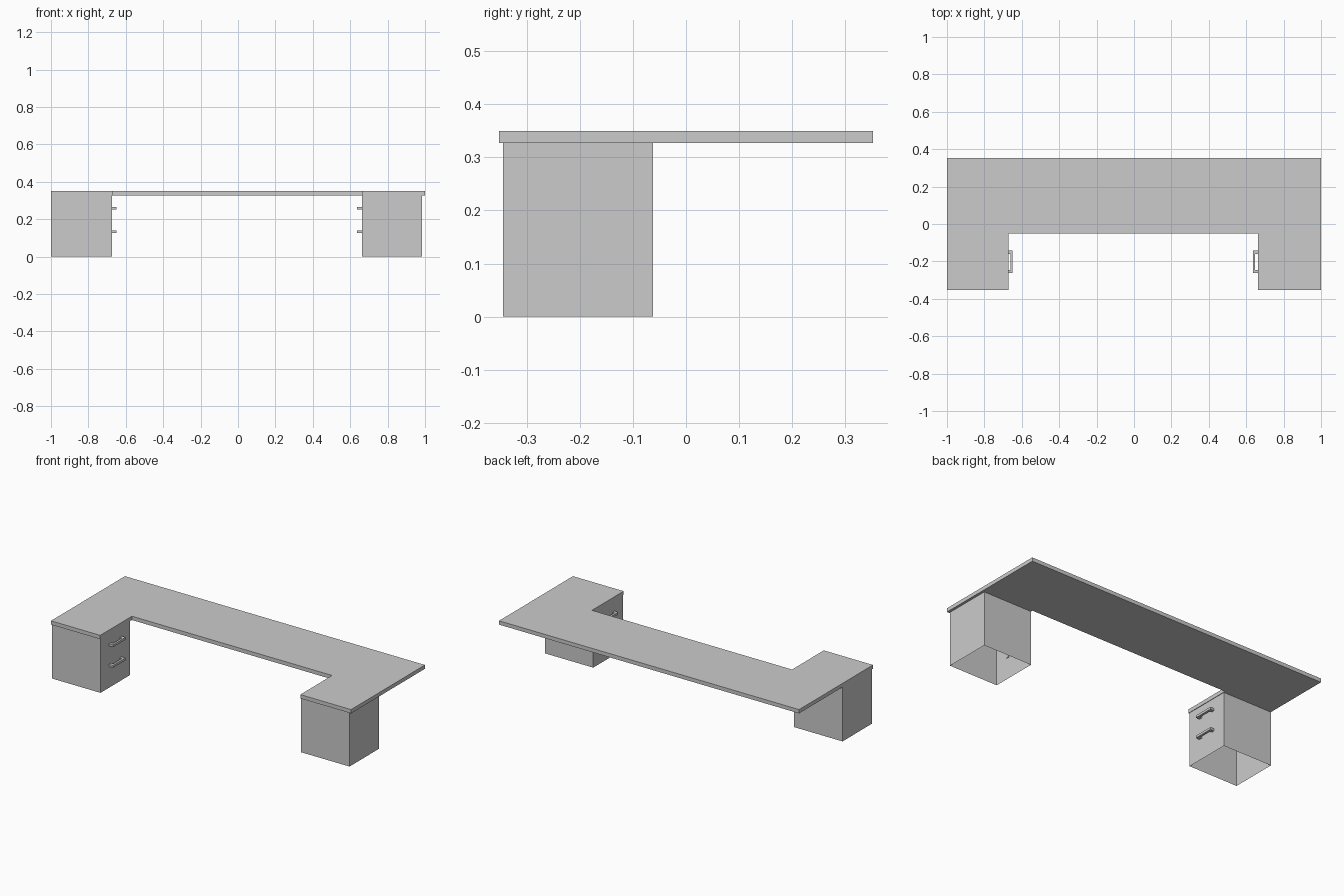
import bpy, bmesh

if "Cube" in bpy.data.objects:
    bpy.data.objects.remove(bpy.data.objects["Cube"])


def prism(name, outline, z0, z1, sides_only=False):
    """Extrude a flat xy outline (counter-clockwise) from z0 to z1."""
    bm = bmesh.new()
    low = [bm.verts.new((x, y, z0)) for x, y in outline]
    high = [bm.verts.new((x, y, z1)) for x, y in outline]
    n = len(outline)
    for i in range(n):
        j = (i + 1) % n
        bm.faces.new((low[i], low[j], high[j], high[i]))
    if not sides_only:
        bm.faces.new(low[::-1])
        bm.faces.new(high)
    bmesh.ops.recalc_face_normals(bm, faces=bm.faces)
    mesh = bpy.data.meshes.new(name)
    bm.to_mesh(mesh)
    bm.free()
    obj = bpy.data.objects.new(name, mesh)
    bpy.context.collection.objects.link(obj)
    return obj


TOP_Z0, TOP_Z1 = 0.327, 0.35

# U-shaped desktop with a knee recess at the front
prism("desktop", [(-1, -0.352), (-0.672, -0.352), (-0.672, -0.05), (0.662, -0.05),
                  (0.662, -0.352), (1, -0.352), (1, 0.352), (-1, 0.352)], TOP_Z0, TOP_Z1)

# Pedestals (open underneath) with two bracket pulls on each inner side
Y0, Y1 = -0.345, -0.062
PULL_Y0, PULL_Y1, POST, BAR = -0.263, -0.143, 0.018, 0.012
for side, x0, x1, inner, out in (("left", -1.0, -0.675, -0.675, 1),
                                 ("right", 0.662, 0.985, 0.662, -1)):
    prism(f"{side}_pedestal", [(x0, Y0), (x1, Y0), (x1, Y1), (x0, Y1)],
          0, TOP_Z0, sides_only=True)
    root, grip, tip = (inner + out * d for d in (-0.004, 0.026 - BAR, 0.026))
    bracket = [(root, PULL_Y0), (tip, PULL_Y0), (tip, PULL_Y1), (root, PULL_Y1),
               (root, PULL_Y1 - POST), (grip, PULL_Y1 - POST),
               (grip, PULL_Y0 + POST), (root, PULL_Y0 + POST)]
    for level, z in (("lower", 0.134), ("upper", 0.258)):
        prism(f"{side}_{level}_drawer_pull", bracket, z - 0.007, z + 0.007)
